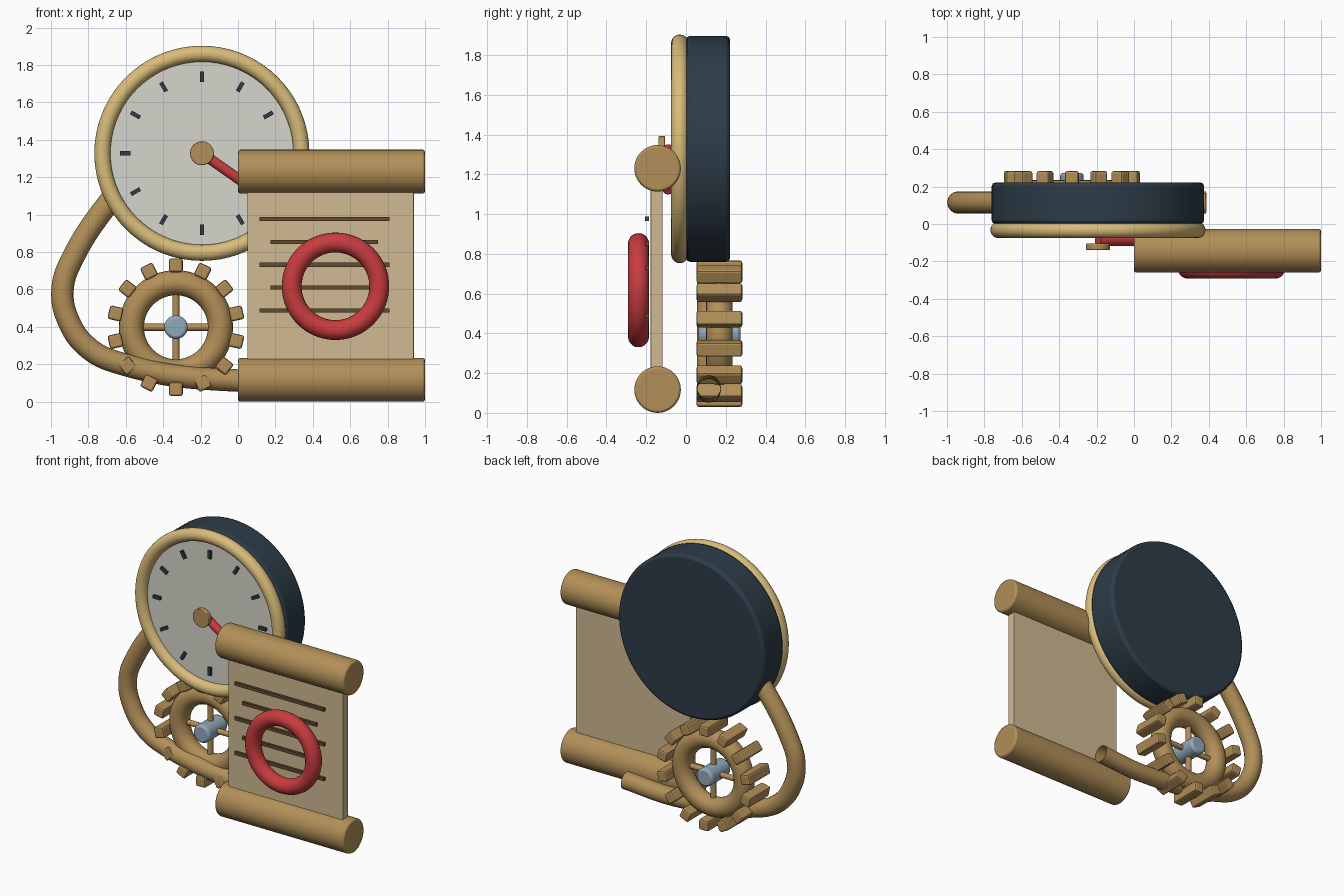
import bpy, math
from mathutils import Matrix, Vector

if "Cube" in bpy.data.objects:
    bpy.data.objects.remove(bpy.data.objects["Cube"])


def material(name, srgb):
    m = bpy.data.materials.new(name)
    lin = [((c / 255 + 0.055) / 1.055) ** 2.4 for c in srgb]
    m.diffuse_color = (*lin, 1)
    m.use_nodes = True
    m.node_tree.nodes["Principled BSDF"].inputs["Base Color"].default_value = m.diffuse_color
    return m


WOOD = material("warm_brown", (178, 143, 88))
BRASS = material("pale_brass", (217, 188, 122))
NAVY = material("dark_navy", (45, 60, 72))
DIAL = material("pale_grey", (214, 214, 204))
PAPER = material("parchment", (208, 186, 147))
RED = material("red", (200, 60, 63))
STEEL = material("steel_blue", (145, 168, 185))
INK = material("dark_brown", (98, 75, 47))


def finish(name, mat, bevel=0.0, smooth=True):
    ob = bpy.context.object
    ob.name = name
    ob.data.materials.append(mat)
    if smooth:
        bpy.ops.object.shade_smooth_by_angle(angle=math.radians(35))
    if bevel:
        b = ob.modifiers.new("soft_edges", "BEVEL")
        b.width, b.segments, b.limit_method = bevel, 2, "ANGLE"
    return ob


def rod(name, a, b, r, mat, bevel=0.0, sides=32):
    a, b = Vector(a), Vector(b)
    bpy.ops.mesh.primitive_cylinder_add(vertices=sides, radius=r, depth=(b - a).length,
                                        location=(a + b) / 2)
    bpy.context.object.rotation_euler = (b - a).to_track_quat("Z", "Y").to_euler()
    return finish(name, mat, bevel)


def ring(name, centre, major, minor, mat):
    bpy.ops.mesh.primitive_torus_add(location=centre, rotation=(math.pi / 2, 0, 0),
                                     major_radius=major, minor_radius=minor,
                                     major_segments=72, minor_segments=20)
    return finish(name, mat)


def block(name, centre, size, mat, turn=0.0, bevel=0.0):
    bpy.ops.mesh.primitive_cube_add(size=1, location=centre, rotation=(0, turn, 0))
    ob = bpy.context.object
    ob.data.transform(Matrix.Diagonal((*size, 1)))
    return finish(name, mat, bevel, smooth=False)


# Gauge: case, bezel, dial, hour ticks, hand and centre cap
CX, CZ = -0.193, 1.328
rod("gauge_case", (CX, 0.0, CZ), (CX, 0.222, CZ), 0.568, NAVY, 0.02, 72)
ring("gauge_bezel", (CX, -0.032, CZ), 0.532, 0.043, BRASS)
rod("gauge_dial", (CX, -0.03, CZ), (CX, 0.01, CZ), 0.52, DIAL, 0, 72)
for i in range(12):
    t = i * math.tau / 12
    block(f"dial_tick_{i}", (CX + 0.41 * math.sin(t), -0.037, CZ + 0.41 * math.cos(t)),
          (0.022, 0.02, 0.056), NAVY, t)
t = math.radians(-35)
rod("gauge_hand", (CX, -0.09, CZ),
    (CX + 0.36 * math.cos(t), -0.09, CZ + 0.36 * math.sin(t)), 0.028, RED, 0, 20)
rod("hand_cap", (CX, -0.138, CZ), (CX, -0.105, CZ), 0.064, WOOD, 0.004)

# Scroll: two rollers, sheet, written lines and round seal
SY = -0.143
for name, z in (("bottom_roller", 0.117), ("top_roller", 1.23)):
    rod(name, (0, SY, z), (1, SY, z), 0.117, WOOD, 0.012, 48)
block("scroll_sheet", (0.495, -0.148, 0.675), (0.89, 0.06, 1.06), PAPER, 0, 0.004)
for i in range(5):
    width = 0.575 if i % 2 else 0.695
    block(f"written_line_{i}", (0.462, -0.196, 0.976 - 0.122 * i), (width, 0.018, 0.022), INK)
ring("scroll_seal", (0.521, -0.239, 0.617), 0.234, 0.053, RED)

# Gear wheel: rim, teeth, crossed spokes and hub
GX, GY, GZ = -0.332, 0.168, 0.398
ring("gear_rim", (GX, GY, GZ), 0.238, 0.067, WOOD)
for i in range(14):
    t = i * math.tau / 14
    block(f"gear_tooth_{i}", (GX + 0.331 * math.sin(t), GY, GZ + 0.331 * math.cos(t)),
          (0.074, 0.23, 0.074), WOOD, t, 0.012)
for name, dx, dz in (("level_spoke", 0.22, 0), ("upright_spoke", 0, 0.22)):
    rod(name, (GX - dx, GY, GZ - dz), (GX + dx, GY, GZ + dz), 0.019, WOOD, 0, 16)
rod("gear_hub", (GX, GY - 0.105, GZ), (GX, GY + 0.105, GZ), 0.063, STEEL, 0.015)

# Curved pipe running from the gauge down behind the scroll, open at its end
path = [(-0.60, 1.19), (-0.88, 0.775), (-0.938, 0.60), (-0.905, 0.43), (-0.797, 0.285),
        (-0.63, 0.205), (0.0, 0.113), (0.385, 0.13)]
curve = bpy.data.curves.new("pipe", "CURVE")
curve.dimensions = "3D"
curve.bevel_depth, curve.bevel_resolution, curve.resolution_u = 0.06, 6, 10
spline = curve.splines.new("BEZIER")
spline.bezier_points.add(len(path) - 1)
for p, (x, z) in zip(spline.bezier_points, path):
    p.co = (x, 0.115, z)
    p.handle_left_type = p.handle_right_type = "AUTO"
curve.materials.append(WOOD)
bpy.context.collection.objects.link(bpy.data.objects.new("curved_pipe", curve))
